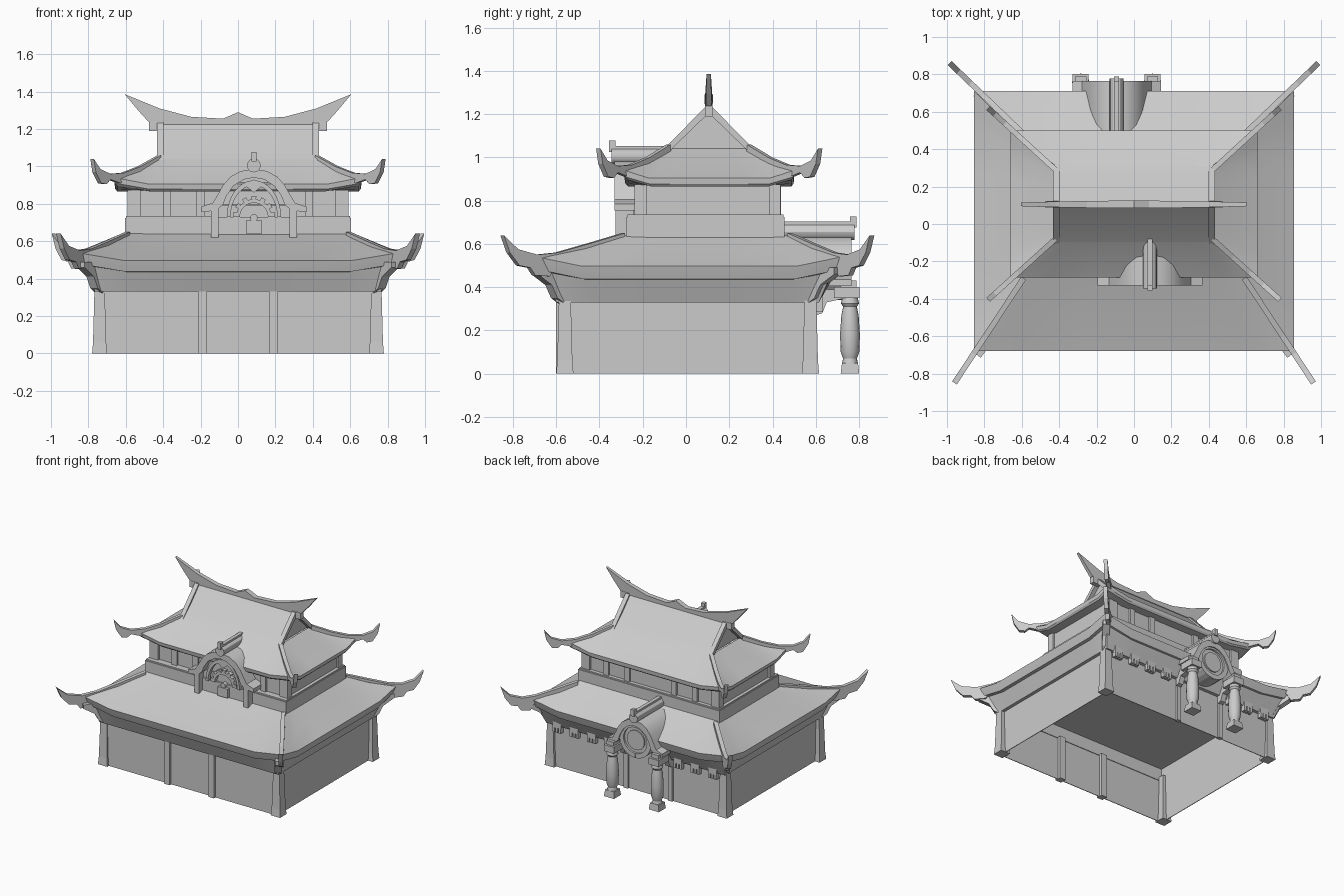
import bpy, bmesh, math
from mathutils import Vector

if "Cube" in bpy.data.objects:
    bpy.data.objects.remove(bpy.data.objects["Cube"])

stone = bpy.data.materials.new("plain grey")
stone.use_nodes = True
GREY = (0.6, 0.6, 0.6, 1)
stone.diffuse_color = GREY
stone.node_tree.nodes["Principled BSDF"].inputs["Base Color"].default_value = GREY


def finish(name, bm, smooth=False):
    bmesh.ops.recalc_face_normals(bm, faces=bm.faces)
    mesh = bpy.data.meshes.new(name)
    bm.to_mesh(mesh)
    bm.free()
    mesh.materials.append(stone)
    ob = bpy.data.objects.new(name, mesh)
    bpy.context.collection.objects.link(ob)
    if smooth:
        bpy.ops.object.select_all(action='DESELECT')
        ob.select_set(True)
        bpy.context.view_layer.objects.active = ob
        bpy.ops.object.shade_smooth_by_angle(angle=math.radians(30))
    return ob


def loft(name, rings, cap_start=False, cap_end=False, smooth=False):
    bm = bmesh.new()
    rows = [[bm.verts.new(p) for p in ring] for ring in rings]
    n = len(rows[0])
    for a, b in zip(rows, rows[1:]):
        for i in range(n):
            bm.faces.new((a[i], a[(i + 1) % n], b[(i + 1) % n], b[i]))
    if cap_start:
        bm.faces.new(rows[0])
    if cap_end:
        bm.faces.new(rows[-1])
    return finish(name, bm, smooth)


def box(name, x0, x1, y0, y1, z0, z1, taper=0.0):
    def ring(z, t):
        return [(x0 + t, y0 + t, z), (x1 - t, y0 + t, z), (x1 - t, y1 - t, z), (x0 + t, y1 - t, z)]
    return loft(name, [ring(z0, 0), ring(z1, taper)], True, True)


def plate(name, origin, along, profile, thick, smooth=False):
    """Extrude a (distance, height) outline sideways from a vertical plane."""
    o, d = Vector(origin), Vector(along)
    side = d.cross(Vector((0, 0, 1))).normalized() * thick / 2
    pts = [o + d * u + Vector((0, 0, z)) for u, z in profile]
    return loft(name, [[p - side for p in pts], [p + side for p in pts]], True, True, smooth)


def eave_ring(hx, y0, y1, z, lift=0.0):
    """Rectangle whose edges stay level in the middle and climb to the corners."""
    steps = [-1, -0.86, -0.72, -0.36, 0, 0.36, 0.72, 0.86]
    c, hy = (y0 + y1) / 2, (y1 - y0) / 2
    pts = []
    for sx, sy, dx, dy in ((0, -1, 1, 0), (1, 0, 0, 1), (0, 1, -1, 0), (-1, 0, 0, -1)):
        for t in steps:
            rise = lift * max(0, (abs(t) - 0.72) / 0.28)
            pts.append(((sx + dx * t) * hx, c + (sy + dy * t) * hy, z + rise))
    return pts


# Lower storey: hollow walls, ceiling, corner posts and dividers
loft("lower_walls", [eave_ring(0.735, -0.575, 0.585, 0.43), eave_ring(0.735, -0.575, 0.585, 0),
                     eave_ring(0.74, -0.58, 0.59, 0), eave_ring(0.74, -0.58, 0.59, 0.34)], True)
for sx in (-1, 1):
    for y in (-0.56, 0.575):
        box("corner_post", sx * 0.74 - 0.04, sx * 0.74 + 0.04, y - 0.04, y + 0.04, 0, 0.06, 0.005)
        box("corner_post_shaft", sx * 0.74 - 0.035, sx * 0.74 + 0.035, y - 0.035, y + 0.035, 0.06, 0.36, 0.008)
    box("front_divider", sx * 0.19 - 0.024, sx * 0.19 + 0.024, -0.6, -0.55, 0, 0.34)
    box("rear_door_jamb", sx * 0.19 - 0.115, sx * 0.19 - 0.08, 0.575, 0.605, 0, 0.34)

# Lower roof with sloping soffit and fascia
loft("lower_roof", [eave_ring(0.735, -0.57, 0.58, 0.33), eave_ring(0.765, -0.6, 0.615, 0.33),
                    eave_ring(0.81, -0.645, 0.675, 0.435, 0.035), eave_ring(0.835, -0.66, 0.69, 0.437, 0.04),
                    eave_ring(0.845, -0.67, 0.7, 0.465, 0.04),
                    eave_ring(0.855, -0.68, 0.71, 0.498, 0.04), eave_ring(0.72, -0.47, 0.58, 0.565, 0.015),
                    eave_ring(0.58, -0.26, 0.45, 0.645)], smooth=True)

# Upper storey
box("upper_ledge", -0.605, 0.605, -0.275, 0.455, 0.63, 0.725)
box("upper_ledge_trim", -0.6, 0.6, -0.27, 0.45, 0.725, 0.735)
box("upper_walls", -0.575, 0.575, -0.22, 0.422, 0.73, 0.875)
for sx in (-1, 1):
    for x in (0.2, 0.38):
        for y in (-0.225, 0.427):
            box("upper_post", sx * x - 0.022, sx * x + 0.022, y - 0.012, y + 0.012, 0.73, 0.875)
    for y in (-0.21, 0.41):
        box("upper_corner_post", sx * 0.555 - 0.035, sx * 0.555 + 0.035, y - 0.027, y + 0.027, 0.73, 0.875)

# Upper roof: hipped skirt carrying a gabled top
loft("upper_roof_skirt", [eave_ring(0.55, -0.2, 0.4, 0.866), eave_ring(0.645, -0.268, 0.487, 0.866, 0.03),
                          eave_ring(0.656, -0.28, 0.497, 0.878, 0.032),
                          eave_ring(0.66, -0.285, 0.5, 0.905, 0.035), eave_ring(0.54, -0.19, 0.405, 0.965, 0.01),
                          eave_ring(0.41, -0.095, 0.305, 1.04)], smooth=True)
gable = [(-0.2, 1.04), (-0.1, 1.13), (0, 1.235), (0.1, 1.13), (0.2, 1.04)]
plate("gable_roof", (0, 0.105, 0), (0, 1, 0), gable, 0.8, True)
rake = [(-0.21, 1.035), (0, 1.25), (0.21, 1.035), (0.175, 1.035), (0, 1.205), (-0.175, 1.035)]
for sx in (-1, 1):
    plate("gable_rake", (sx * 0.415, 0.105, 0), (0, 1, 0), rake, 0.034)
    box("ridge_bracket", sx * 0.44 - 0.035, sx * 0.44 + 0.035, 0.088, 0.122, 1.19, 1.24)

# Ridge crest with horned ends, thinning outwards and upwards
half = [(0.605, 1.385), (0.53, 1.355), (0.42, 1.31), (0.25, 1.265), (0.08, 1.255)]
base = [(0.43, 1.225), (0.48, 1.24), (0.53, 1.295)]
crest = [(-u, z) for u, z in half] + [(0, 1.29)] + half[::-1] + base[::-1] + [(-u, z) for u, z in base]
crest_ob = plate("ridge_crest", (0, 0.105, 0), (1, 0, 0), crest, 0.04)
for v in crest_ob.data.vertices:
    v.co.y = 0.105 + (v.co.y - 0.105) * (1 - 0.5 * (v.co.x / 0.6) ** 2)

# Curled hip fins, and brackets beneath the lower ones
lower_fin = [(0, .65), (.3, .6), (.55, .56), (.72, .55), (.88, .575), (1, .64), (.95, .56), (.87, .5),
             (.78, .49), (.74, .455), (.62, .45), (.57, .5), (.3, .55), (0, .6)]
upper_fin = [(0, 1.06), (.3, 1), (.55, .965), (.75, .96), (.9, .985), (1, 1.04), (.97, .97), (.89, .91),
             (.81, .905), (.75, .93), (.6, .91), (.3, .96), (0, 1.02)]
bracket = [(0, 0.32), (0.3, 0.35), (0.5, 0.41), (1, 0.46), (1, 0.49), (0, 0.49)]
for sx in (-1, 1):
    for ya, xb, yb in ((-0.29, 0.96, -0.85), (0.48, 0.985, 0.86)):
        plate("lower_hip_fin", (sx * 0.59, ya, 0), (sx * (xb - 0.59), yb - ya, 0), lower_fin, 0.03)
        s = math.copysign(1, yb)
        plate("corner_bracket", (sx * 0.74, s * 0.57, 0), (sx * 0.1, s * 0.13, 0), bracket, 0.05)
    for ya, yb in ((-0.08, -0.405), (0.29, 0.62)):
        plate("upper_hip_fin", (sx * 0.42, ya, 0), (sx * 0.36, yb - ya, 0), upper_fin, 0.028)


def arc(r, z, a0=0, a1=180, n=16, tall=1.0):
    angles = [math.radians(a0 + (a1 - a0) * i / n) for i in range(n + 1)]
    return [(r * math.cos(a), z + r * tall * math.sin(a)) for a in angles]


# Bell-shaped canopy shared by the front dormer and the rear porch
bell_top = [(.28, 0), (.22, .02), (.19, .07), (.165, .115), (.125, .16), (.07, .19), (0, .2)]
bell_low = [(.28, -.03), (.2, -.02), (.165, .01), (.145, .06), (.11, .11), (.055, .145), (0, .155)]


def canopy(label, cx, z, wide, y_front, y_back):
    mid, depth = (y_front + y_back) / 2, abs(y_back - y_front)
    fwd = math.copysign(1, y_front - y_back)

    def mirrored(pts):
        return [(-u * wide, z + h) for u, h in pts] + [(u * wide, z + h) for u, h in pts[-2::-1]]
    low = mirrored(bell_low)
    plate(label + "_roof", (cx, mid, 0), (1, 0, 0), mirrored(bell_top) + low[::-1], depth, True)
    plate(label + "_panel", (cx, mid - fwd * 0.03, 0), (1, 0, 0), low[2:-2], depth - 0.06)
    roll = arc(0.037, z + 0.22, 0, 330, 11)
    plate(label + "_ridge_roll", (cx, mid, 0), (1, 0, 0), roll, depth + 0.03, True)
    box(label + "_ridge_cap", cx - 0.014, cx + 0.014, mid - depth / 2, mid + depth / 2, z + 0.24, z + 0.268)
    y = y_front + fwd * 0.01
    box(label + "_spike", cx - 0.014, cx + 0.014, y - 0.015, y + 0.015, z + 0.24, z + 0.292)


# Front dormer with arched window, half gear and pedestal
DX = 0.085
canopy("dormer", DX, 0.785, 1.0, -0.33, -0.05)
box("dormer_base", DX - 0.21, DX + 0.21, -0.285, -0.26, 0.635, 0.73)
box("dormer_wall", DX - 0.19, DX + 0.19, -0.27, -0.21, 0.73, 0.79)
plate("window_arch", (DX, -0.295, 0), (1, 0, 0),
      arc(0.145, 0.73, tall=1.35) + arc(0.125, 0.73, tall=1.35)[::-1], 0.03)
gear = []
for i in range(13):
    r = 0.112 if i % 2 == 0 else 0.095
    gear += [(r * math.cos(a), 0.73 + r * math.sin(a)) for a in (math.pi * i / 13, math.pi * (i + 1) / 13)]
plate("half_gear", (DX, -0.285, 0), (1, 0, 0), gear + arc(0.075, 0.73)[::-1], 0.03)
plate("keystone", (DX, -0.295, 0), (1, 0, 0), [(-.05, .9), (0, .86), (.05, .9), (0, .93)], 0.03)
box("pedestal", DX - 0.042, DX + 0.042, -0.31, -0.27, 0.64, 0.71)
plate("pedestal_knob", (DX, -0.29, 0), (1, 0, 0), arc(0.02, 0.725, 0, 330, 11), 0.03)
for sx in (-1, 1):
    x = DX + sx * 0.21
    box("dormer_leg", x - 0.02, x + 0.02, -0.325, -0.24, 0.61, 0.78)

# Rear porch with medallion and turned columns
PX = -0.093
canopy("porch", PX, 0.435, 0.845, 0.764, 0.45)
plate("medallion_disc", (PX, 0.68, 0), (1, 0, 0), arc(0.135, 0.475, 0, 345, 23), 0.12)
plate("medallion_ring", (PX, 0.745, 0), (1, 0, 0),
      arc(0.135, 0.475, -90, 269, 24) + arc(0.1, 0.475, -90, 269, 24)[::-1], 0.02)
plate("medallion_boss", (PX, 0.74, 0), (1, 0, 0), arc(0.075, 0.475, 0, 342, 19), 0.02)
turning = [(.036, .05), (.032, .07), (.043, .1), (.046, .18), (.04, .27), (.032, .31), (.042, .325), (.036, .35)]
for sx in (-1, 1):
    x, y = PX + sx * 0.192, 0.758
    box("column_base", x - 0.043, x + 0.043, y - 0.043, y + 0.043, 0, 0.05, 0.006)
    loft("column_shaft", [[(x + r * math.cos(i * math.pi / 8), y + r * math.sin(i * math.pi / 8), z)
                           for i in range(16)] for r, z in turning], True, True, True)
    box("column_capital", x - 0.043, x + 0.043, y - 0.075, y + 0.045, 0.35, 0.4)
    box("column_block", x - 0.03, x + 0.03, y - 0.045, y + 0.03, 0.4, 0.43)
    plate("column_brace", (x, 0.6, 0), (0, 1, 0),
          [(0, .27), (.03, .28), (.05, .33), (.14, .35), (.14, .39), (0, .39)], 0.04)

# Fringed tabs hanging under the rear eave
for i in range(10):
    x = -0.666 + i * 0.148
    if abs(x - PX) > 0.2:
        box("eave_tab", x - 0.036, x + 0.036, 0.6, 0.632, 0.32, 0.44)
        for k in (-1, 0, 1):
            box("eave_fringe", x + k * 0.026 - 0.009, x + k * 0.026 + 0.009, 0.6, 0.632, 0.285, 0.32)
